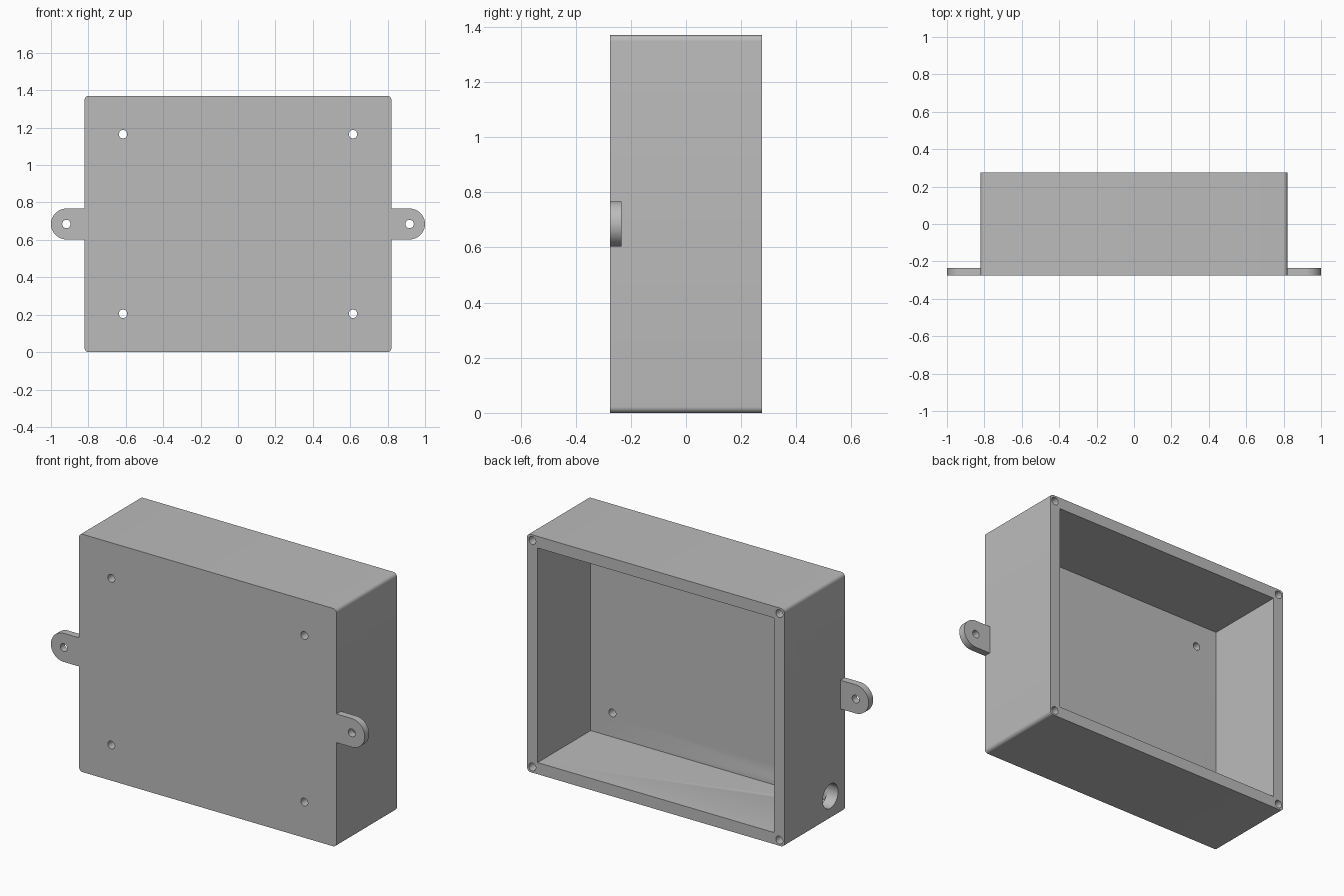
import bpy, bmesh
from math import pi, sin, cos
from mathutils import Matrix, Vector

if "Cube" in bpy.data.objects:
    bpy.data.objects.remove(bpy.data.objects["Cube"])

W, H, D = 0.82, 1.37, 0.275      # half width, height, half depth
WALL, MID = 0.067, 1.37 / 2
HOLE = 0.0225

grey = bpy.data.materials.new("plain grey")
grey.use_nodes = True
grey.diffuse_color = (0.5, 0.5, 0.5, 1)
grey.node_tree.nodes["Principled BSDF"].inputs["Base Color"].default_value = (0.5, 0.5, 0.5, 1)


def finish(name, bm):
    bmesh.ops.recalc_face_normals(bm, faces=bm.faces[:])
    mesh = bpy.data.meshes.new(name)
    bm.to_mesh(mesh)
    bm.free()
    mesh.materials.append(grey)
    obj = bpy.data.objects.new(name, mesh)
    bpy.context.collection.objects.link(obj)
    return obj


def arc(cx, cz, r, start, end, steps):
    return [(cx + r * cos(start + (end - start) * i / steps),
             cz + r * sin(start + (end - start) * i / steps)) for i in range(steps + 1)]


def prism(name, outline, y0, y1):
    """Extrude an x-z outline from y0 to y1."""
    bm = bmesh.new()
    face = bm.faces.new([bm.verts.new((x, y0, z)) for x, z in outline])
    side = bmesh.ops.extrude_face_region(bm, geom=[face])["geom"]
    verts = [v for v in side if isinstance(v, bmesh.types.BMVert)]
    bmesh.ops.translate(bm, verts=verts, vec=(0, y1 - y0, 0))
    return finish(name, bm)


def drill(name, centre, radius, length, axis="Y"):
    bm = bmesh.new()
    turn = Matrix.Rotation(pi / 2, 4, "X" if axis == "Y" else "Y")
    bmesh.ops.create_cone(bm, cap_ends=True, segments=32, radius1=radius, radius2=radius,
                          depth=length, matrix=Matrix.Translation(Vector(centre)) @ turn)
    return finish(name, bm)


def cut(obj, cutters):
    """Subtract the cutters one by one, then bake and remove them."""
    for c in cutters:
        c.hide_render = True
        mod = obj.modifiers.new("cut", "BOOLEAN")
        mod.operation, mod.solver, mod.object = "DIFFERENCE", "EXACT", c
    bpy.context.view_layer.update()
    baked = bpy.data.meshes.new_from_object(obj.evaluated_get(bpy.context.evaluated_depsgraph_get()))
    obj.modifiers.clear()
    obj.data = baked
    for c in cutters:
        bpy.data.objects.remove(c)


# Box with rounded long edges
R = 0.022
corners = [(W - R, H - R), (R - W, H - R), (R - W, R), (W - R, R)]
outline = []
for i, (cx, cz) in enumerate(corners):
    outline += arc(cx, cz, R, i * pi / 2, (i + 1) * pi / 2, 8)
box = prism("enclosure_box", outline, -D, D)

# Cavity open at the back
w = W - WALL
cutters = [prism("cavity_cutter", [(-w, WALL), (w, WALL), (w, H - WALL), (-w, H - WALL)],
                 -D + WALL, D + 0.1)]

# Mounting holes through the front panel and blind screw holes in the rim
for sx in (-1, 1):
    for sz in (-1, 1):
        cutters.append(drill("panel_hole_cutter", (sx * 0.615, -D, MID + sz * 0.48), HOLE, 0.3))
        cutters.append(drill("rim_hole_cutter", (sx * (W - 0.033), D, MID + sz * (MID - 0.033)),
                             HOLE, 0.4))

# Cable hole in one side
cutters.append(drill("cable_hole_cutter", (-W, -0.143, 0.135), 0.07, 0.3, "X"))
cut(box, cutters)
parts = [box]

# Mounting lugs
for s, label in ((1, "left"), (-1, "right")):
    tip = arc(0.9175, MID, 0.0825, -pi / 2, pi / 2, 24)
    shape = [(W, MID - 0.0825)] + tip + [(W, MID + 0.0825)]
    lug = prism(label + "_mounting_lug", [(s * x, z) for x, z in shape], -D, -D + 0.041)
    cut(lug, [drill("lug_hole_cutter", (s * 0.9175, -D, MID), HOLE, 0.3)])
    parts.append(lug)

# Smooth the round surfaces, keep the edges sharp
bpy.ops.object.select_all(action="DESELECT")
for p in parts:
    p.select_set(True)
bpy.context.view_layer.objects.active = box
bpy.ops.object.shade_smooth_by_angle(angle=pi / 6)
